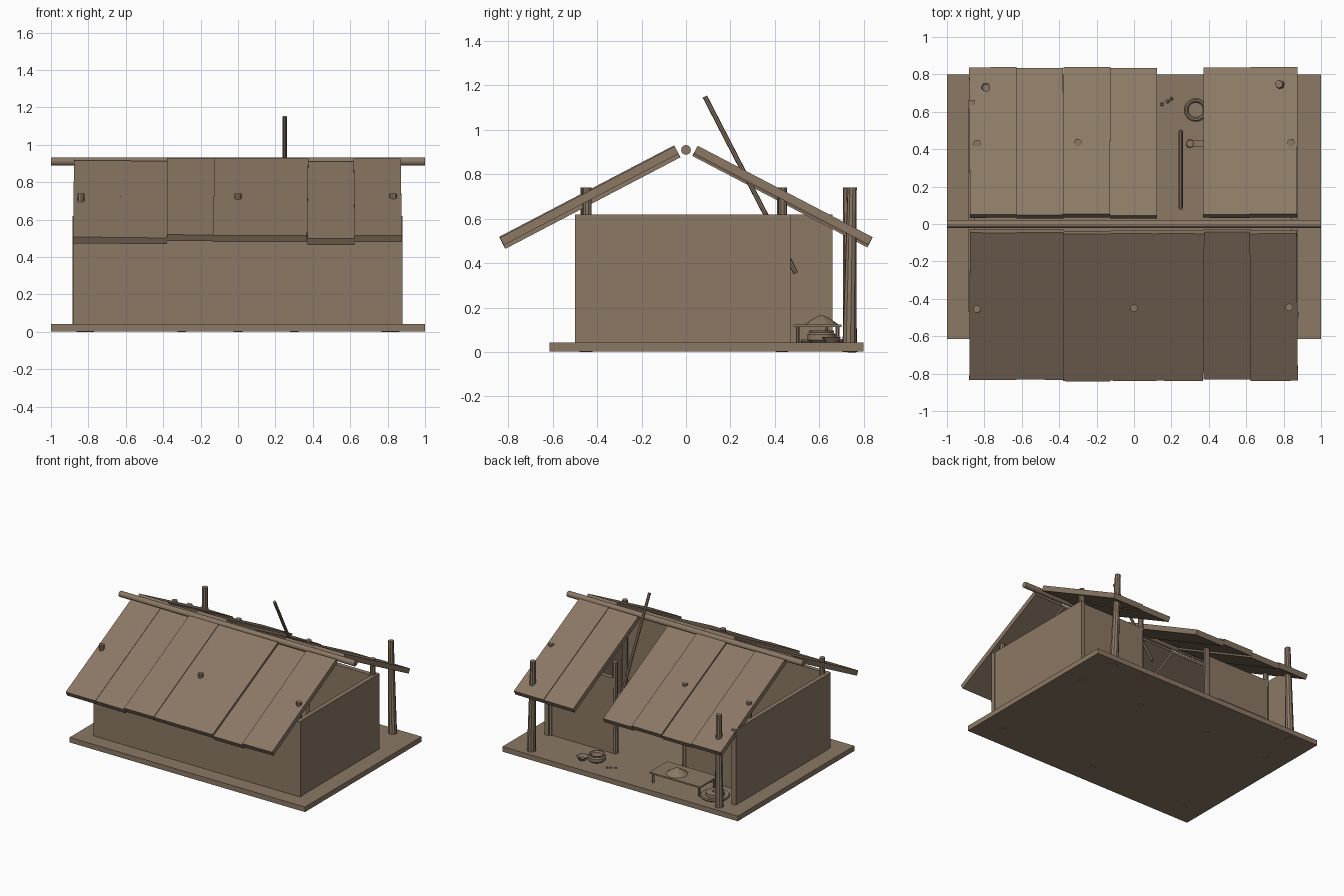
import bpy, bmesh, math, random
from mathutils import Matrix, Vector

if "Cube" in bpy.data.objects:
    bpy.data.objects.remove(bpy.data.objects["Cube"])

random.seed(4)
mat = bpy.data.materials.new("weathered brown")
mat.diffuse_color = (0.26, 0.19, 0.13, 1)
mat.use_nodes = True
mat.node_tree.nodes["Principled BSDF"].inputs["Base Color"].default_value = mat.diffuse_color


def finish(name, bm, smooth=False):
    bmesh.ops.recalc_face_normals(bm, faces=bm.faces)
    me = bpy.data.meshes.new(name)
    bm.to_mesh(me)
    bm.free()
    me.materials.append(mat)
    ob = bpy.data.objects.new(name, me)
    bpy.context.collection.objects.link(ob)
    return ob


def box(name, lo, hi):
    lo, hi = Vector(lo), Vector(hi)
    bm = bmesh.new()
    bmesh.ops.create_cube(bm, size=1, matrix=Matrix.Translation((lo + hi) / 2)
                          @ Matrix.Diagonal((hi - lo).to_4d()))
    return finish(name, bm)


def rod(name, a, b, r1, r2, sides=10):
    a, b = Vector(a), Vector(b)
    d = b - a
    bm = bmesh.new()
    bmesh.ops.create_cone(bm, cap_ends=True, segments=sides, radius1=r1, radius2=r2, depth=d.length,
                          matrix=Matrix.Translation((a + b) / 2) @ d.to_track_quat('Z', 'Y').to_matrix().to_4x4())
    return finish(name, bm)


def lathe(name, x, y, profile, sides=16):
    """Spin a (radius, height) profile about a vertical axis at x, y."""
    bm = bmesh.new()
    rings = [[bm.verts.new((x + r * math.cos(2 * math.pi * i / sides),
                            y + r * math.sin(2 * math.pi * i / sides), z)) for i in range(sides)]
             for r, z in profile]
    for p, q in zip(rings, rings[1:]):
        for i in range(sides):
            j = (i + 1) % sides
            bm.faces.new((p[i], p[j], q[j], q[i]))
    bm.faces.new(rings[0][::-1])
    bm.faces.new(rings[-1])
    return finish(name, bm)


# floor platform
FLOOR = 0.042
box("floor_platform", (-1, -0.615, 0.003), (1, 0.80, FLOOR))

# walls: closed front, unequal sides, back with a wide doorway
TOP = 0.62
box("front_wall", (-0.88, -0.50, FLOOR), (0.88, -0.47, TOP))
box("right_wall", (0.84, -0.47, FLOOR), (0.875, 0.47, TOP))
box("left_wall", (-0.885, -0.47, FLOOR), (-0.85, 0.66, TOP))
box("back_wall_right", (0.29, 0.415, FLOOR), (0.84, 0.45, TOP))
box("back_wall_left", (-0.85, 0.415, FLOOR), (-0.29, 0.45, TOP))

# posts that poke through the roof
for x, y in ((-0.84, -0.455), (0, -0.45), (0.83, -0.445),
             (-0.84, 0.43), (-0.30, 0.435), (0.30, 0.43), (0.84, 0.435)):
    rod("wall_post", (x, y, 0), (x, y, 0.74), 0.024, 0.02)
rod("veranda_post_left", (-0.80, 0.74, 0), (-0.79, 0.728, 0.74), 0.032, 0.021)
rod("veranda_post_right", (0.80, 0.735, 0), (0.775, 0.748, 0.74), 0.032, 0.021)

# roof planks, one missing at the back
SLOPE = math.radians(27.6)
front_lift = (-0.005, -0.008, 0.010, 0.005, 0.005, -0.013, 0.005)
back_lift = (0.004, -0.004, 0.008, -0.006, None, 0.003, 0.008)
for side, lifts, name in ((-1, front_lift, "front_roof_plank"), (1, back_lift, "back_roof_plank")):
    for i, lift in enumerate(lifts):
        if lift is None:
            continue
        bm = bmesh.new()
        m = (Matrix.Translation((-0.753 + 0.25 * i, side * 0.434, 0.699))
             @ Matrix.Rotation(-side * SLOPE, 4, 'X')
             @ Matrix.Translation((0, 0, lift))
             @ Matrix.Rotation(random.uniform(-0.008, 0.008), 4, 'Z')
             @ Matrix.Diagonal((0.252, 0.888, 0.038, 1)))
        bmesh.ops.create_cube(bm, size=1, matrix=m)
        finish(name, bm)

# ridge pole and fallen rafter
rod("ridge_pole", (-1, 0, 0.91), (1, 0, 0.91), 0.022, 0.022, 12)
rod("fallen_rafter", (0.25, 0.085, 1.15), (0.25, 0.495, 0.355), 0.011, 0.011, 8)

# low table with a heap on it
box("table_top", (-0.61, 0.485, 0.112), (-0.18, 0.70, 0.124))
for x in (-0.59, -0.20):
    for y in (0.503, 0.682):
        rod("table_leg", (x, y, FLOOR), (x, y, 0.113), 0.008, 0.008, 6)
lathe("heap", -0.35, 0.61, [(0.078, 0.123), (0.05, 0.143), (0.018, 0.162), (0.003, 0.165)])

# cooking pot and small bowl
lathe("pot", 0.33, 0.61, [(0.05, FLOOR), (0.064, 0.055), (0.064, 0.08), (0.054, 0.088), (0.057, 0.096),
                          (0.047, 0.096), (0.04, 0.085)])
lathe("bowl", 0.42, 0.655, [(0.025, FLOOR), (0.044, 0.068), (0.038, 0.068), (0.02, 0.055)])

# hand mill on the floor
lathe("mill_base", -0.68, 0.62, [(0.10, FLOOR), (0.105, 0.05), (0.10, 0.058), (0.085, 0.053)], 20)
lathe("mill_stone", -0.68, 0.62, [(0.066, 0.05), (0.066, 0.078), (0.018, 0.082), (0.016, 0.065)], 20)
rod("mill_handle", (-0.72, 0.63, 0.076), (-0.725, 0.635, 0.125), 0.007, 0.006, 6)

# loose stones
for x, y in ((0.18, 0.655), (0.15, 0.64), (0.20, 0.67)):
    rod("loose_stone", (x, y, FLOOR - 0.002), (x, y, FLOOR + 0.008), 0.011, 0.006, 6)
